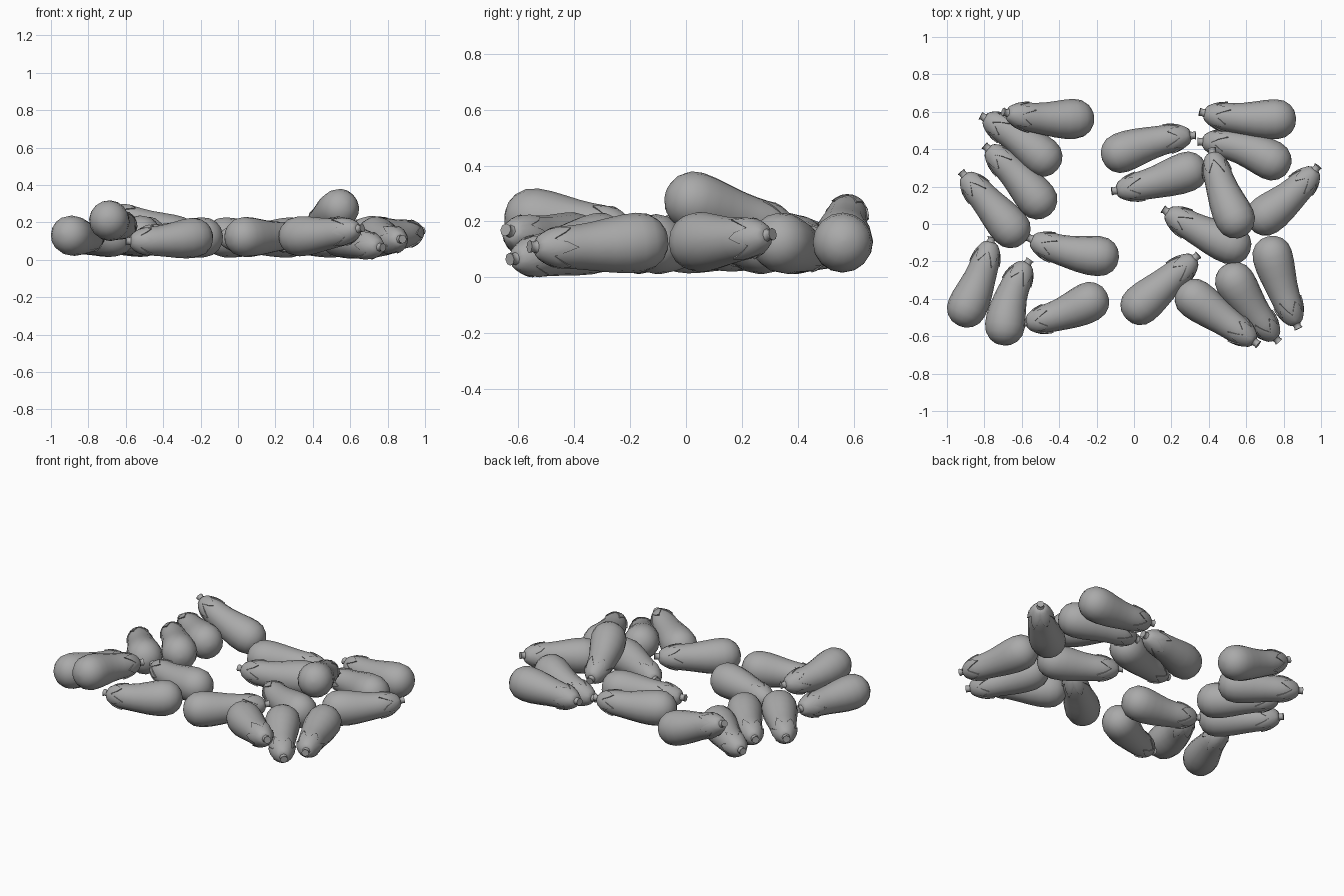
import bpy, bmesh
from math import cos, sin, pi
from mathutils import Vector

if "Cube" in bpy.data.objects:
    bpy.data.objects.remove(bpy.data.objects["Cube"])

# stem tip x, y, z / fat end centre x, y, z / sideways bend
PLACES = [
    (-.70, .60, .27, -.32, .562, .125, -.015),
    (-.82, .58, .11, -.49, .36, .125, .01),
    (-.80, .42, .12, -.517, .132, .13, .01),
    (-.925, .28, .105, -.66, -.022, .125, .0),
    (-.76, -.07, .12, -.893, -.447, .13, .012),
    (-.555, -.19, .18, -.69, -.543, .212, -.025),
    (-.57, -.07, .12, -.187, -.172, .12, -.02),
    (-.60, -.53, .10, -.24, -.417, .117, -.018),
    (.33, .475, .12, -.07, .38, .12, -.015),
    (-.12, .175, .12, .285, .28, .12, -.012),
    (.35, .60, .13, .76, .56, .125, -.015),
    (.34, .44, .09, .735, .34, .125, .025),
    (.415, .405, .175, .54, .03, .272, -.015),
    (.985, .31, .155, .705, .045, .127, .015),
    (.155, .08, .12, .52, -.11, .12, -.012),
    (.345, -.165, .14, .035, -.433, .122, .0),
    (.665, -.645, .17, .325, -.40, .125, .0),
    (.775, -.63, .065, .54, -.31, .125, .01),
    (.88, -.56, .11, .74, -.17, .125, .01),
]
# (distance from the stem base, radius)
PROFILE = [(-.016, .022), (-.006, .036), (.02, .052), (.05, .066), (.09, .075), (.14, .079), (.2, .086),
           (.27, .097), (.33, .105), (.385, .107), (.43, .098), (.464, .074), (.484, .043), (.491, .008)]
STEM, CENTRE, SAG = .045, .385, .008


def radius(s):
    for (a, ra), (b, rb) in zip(PROFILE, PROFILE[1:]):
        if s <= b:
            return ra + (rb - ra) * max(0, (s - a) / (b - a))
    return PROFILE[-1][1]


def make_frame(place):
    """Returns a function mapping (distance, radius, angle) onto the bent axis."""
    tip, fat, bend = Vector(place[:3]), Vector(place[3:6]), place[6]
    chord = fat - tip
    left = Vector((-chord.y, chord.x, 0)).normalized()
    bow = left * bend - Vector((0, 0, SAG))

    def point(s, r, a):
        u = (s + STEM) / (CENTRE + STEM)
        v = min(u, 1)
        tangent = (chord + bow * 4 * (1 - 2 * v)).normalized()
        c = tip + chord * v + bow * 4 * v * (1 - v)
        if u > 1:
            c += tangent * (s - CENTRE)
        up = left.cross(tangent).normalized()
        side = tangent.cross(up)
        return c + (side * cos(a) + up * sin(a)) * r
    return point


# dark grey shared by all parts
GREY = bpy.data.materials.new("dark_grey")
GREY.diffuse_color = (.4, .4, .4, 1)
GREY.use_nodes = True
GREY.node_tree.nodes["Principled BSDF"].inputs["Base Color"].default_value = GREY.diffuse_color


def loft(name, point, rings, n, cap_start=False, cap_end=False):
    """Skins rings; each ring is a function angle index -> (distance, radius)."""
    bm = bmesh.new()
    rows = [[bm.verts.new(point(*ring(i), 2 * pi * i / n)) for i in range(n)] for ring in rings]
    for a, b in zip(rows, rows[1:]):
        for i in range(n):
            j = (i + 1) % n
            bm.faces.new((a[i], a[j], b[j], b[i]))
    if cap_start:
        bm.faces.new(rows[0])
    if cap_end:
        bm.faces.new(rows[-1])
    bmesh.ops.recalc_face_normals(bm, faces=bm.faces)
    mesh = bpy.data.meshes.new(name)
    bm.to_mesh(mesh)
    bm.free()
    mesh.materials.append(GREY)
    ob = bpy.data.objects.new(name, mesh)
    bpy.context.collection.objects.link(ob)
    bpy.ops.object.select_all(action='DESELECT')
    ob.select_set(True)
    bpy.context.view_layer.objects.active = ob
    bpy.ops.object.shade_smooth_by_angle(angle=0.8)


def plain(s, r):
    return lambda i: (s, r)


def calyx_ring(f, lift):
    """Ring scaled between the stem base and the pointed sepal edge."""
    def ring(i):
        k = abs(i % 4 - 2) / 2                      # 1 at the sepal tips, 0 in the notches
        edge = .05 + k * (.09 if i // 4 % 2 else .07)
        s = -.016 + edge * f
        return s, radius(s) + lift
    return ring


for k, place in enumerate(PLACES, 1):
    point = make_frame(place)
    # fruit body
    loft(f"fruit_body_{k}", point, [plain(s, r) for s, r in PROFILE], 16, True, True)
    # leafy cap with pointed sepals
    rings = [calyx_ring(f, .006) for f in (0, .12, .3, .5, .75, 1)] + [calyx_ring(1.02, -.004)]
    loft(f"leaf_cap_{k}", point, rings, 24, cap_start=True)
    # stem, flaring slightly at the cut tip
    loft(f"stem_{k}", point, [plain(-.005, .03), plain(-.02, .021), plain(-.032, .019), plain(-STEM, .023)],
         8, True, True)
